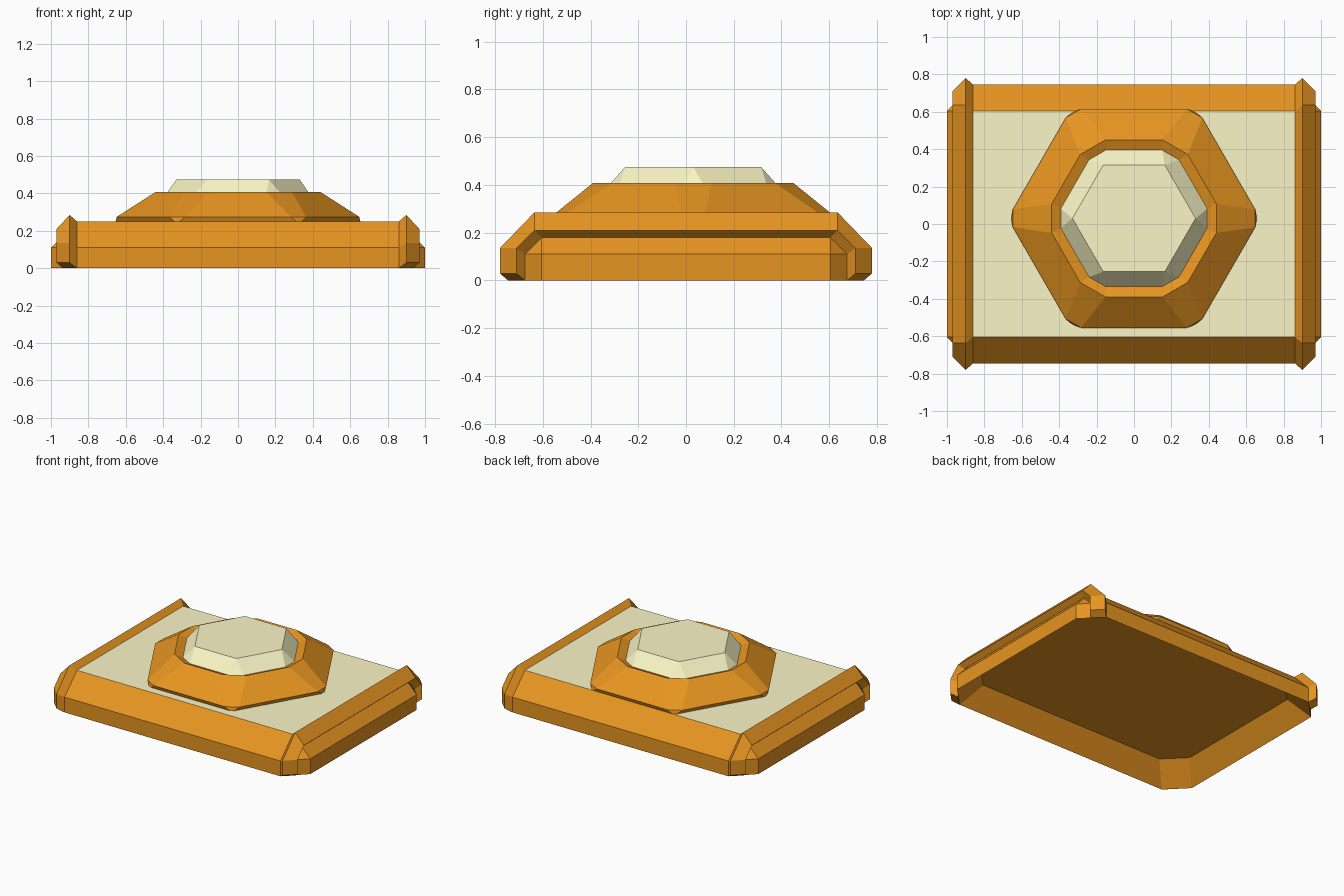
import bpy, bmesh, math

if "Cube" in bpy.data.objects:
    bpy.data.objects.remove(bpy.data.objects["Cube"])


def material(name, color):
    m = bpy.data.materials.new(name)
    m.diffuse_color = color
    m.use_nodes = True
    m.node_tree.nodes["Principled BSDF"].inputs["Base Color"].default_value = m.diffuse_color
    return m


ORANGE = material("orange", (0.80, 0.30, 0.015, 1))
CREAM = material("cream", (0.97, 0.93, 0.57, 1))
CY = 0.03  # centre of the hexagonal boss in y


def skin(name, loops, mat, closed=True, caps=()):
    """Join successive point rows with quads and cap the listed rows."""
    bm = bmesh.new()
    rows = [[bm.verts.new(p) for p in row] for row in loops]
    n = len(rows[0])
    for a, b in zip(rows, rows[1:]):
        for i in range(n if closed else n - 1):
            j = (i + 1) % n
            bm.faces.new((a[i], a[j], b[j], b[i]))
    for c in caps:
        bm.faces.new(rows[c])
    bmesh.ops.remove_doubles(bm, verts=bm.verts, dist=1e-4)
    bmesh.ops.recalc_face_normals(bm, faces=bm.faces)
    me = bpy.data.meshes.new(name)
    bm.to_mesh(me)
    bm.free()
    me.materials.append(mat)
    ob = bpy.data.objects.new(name, me)
    bpy.context.collection.objects.link(ob)
    return ob


def arch(x, ys, zs, yt, zt, zb=0.0):
    """Half-octagon path over the base at a given x."""
    half = [(ys, zb), (ys, zs), (yt, zt)]
    return [(x, -y, z) for y, z in half] + [(x, y, z) for y, z in reversed(half)]


def cut_hex(apothem, t, z):
    """Hexagon with each corner truncated by t along its edges."""
    R = apothem / math.cos(math.pi / 6)
    c = [(R * math.cos(k * math.pi / 3), R * math.sin(k * math.pi / 3)) for k in range(6)]
    pts = []
    for k in range(6):
        for o in (c[k - 1], c[(k + 1) % 6]):
            f = t / R
            pts.append((c[k][0] + (o[0] - c[k][0]) * f,
                        c[k][1] + (o[1] - c[k][1]) * f + CY, z))
    return pts


def cut_rect(x, y, c, z):
    """Rectangle with corners chamfered by c, as eight points."""
    return [(x, c - y, z), (x, y - c, z), (x - c, y, z), (c - x, y, z),
            (-x, y - c, z), (-x, c - y, z), (c - x, -y, z), (x - c, -y, z)]


# bevelled base with a sloping recess underneath
skin("base", [cut_rect(0.86, 0.605, 0, 0.25), cut_rect(1.0, 0.745, 0.14, 0.11),
              cut_rect(1.0, 0.745, 0.14, 0.0), cut_rect(0.89, 0.635, 0.14, 0.14)],
     ORANGE, caps=(-1,))

# cream top panel
skin("top_panel", [[(-0.86, -0.605, 0.25), (0.86, -0.605, 0.25)],
                   [(-0.86, 0.605, 0.25), (0.86, 0.605, 0.25)]], CREAM, closed=False)

# raised side rails wrapped over the base's bevelled ends
for s, side in ((-1, "left"), (1, "right")):
    rows = [arch(0.86 * s, 0.745, 0.11, 0.605, 0.25),
            arch(0.90 * s, 0.78, 0.135, 0.635, 0.285, 0.03),
            arch(0.97 * s, 0.71, 0.135, 0.635, 0.21, 0.03),
            arch(0.935 * s, 0.675, 0.11, 0.605, 0.18)]
    sections = [list(col) for col in zip(*rows)]
    rail = skin(side + "_rail", sections, ORANGE, caps=(0, -1))

# hexagonal collar with bevelled corners
skin("collar", [cut_hex(0.575, 0.02, 0.25), cut_hex(0.585, 0.055, 0.275),
                cut_hex(0.42, 0.09, 0.408), cut_hex(0.365, 0.06, 0.385)], ORANGE)

# faceted cream button
skin("button", [cut_hex(0.365, 0.06, 0.385), cut_hex(0.285, 0.0, 0.475)],
     CREAM, caps=(-1,))
